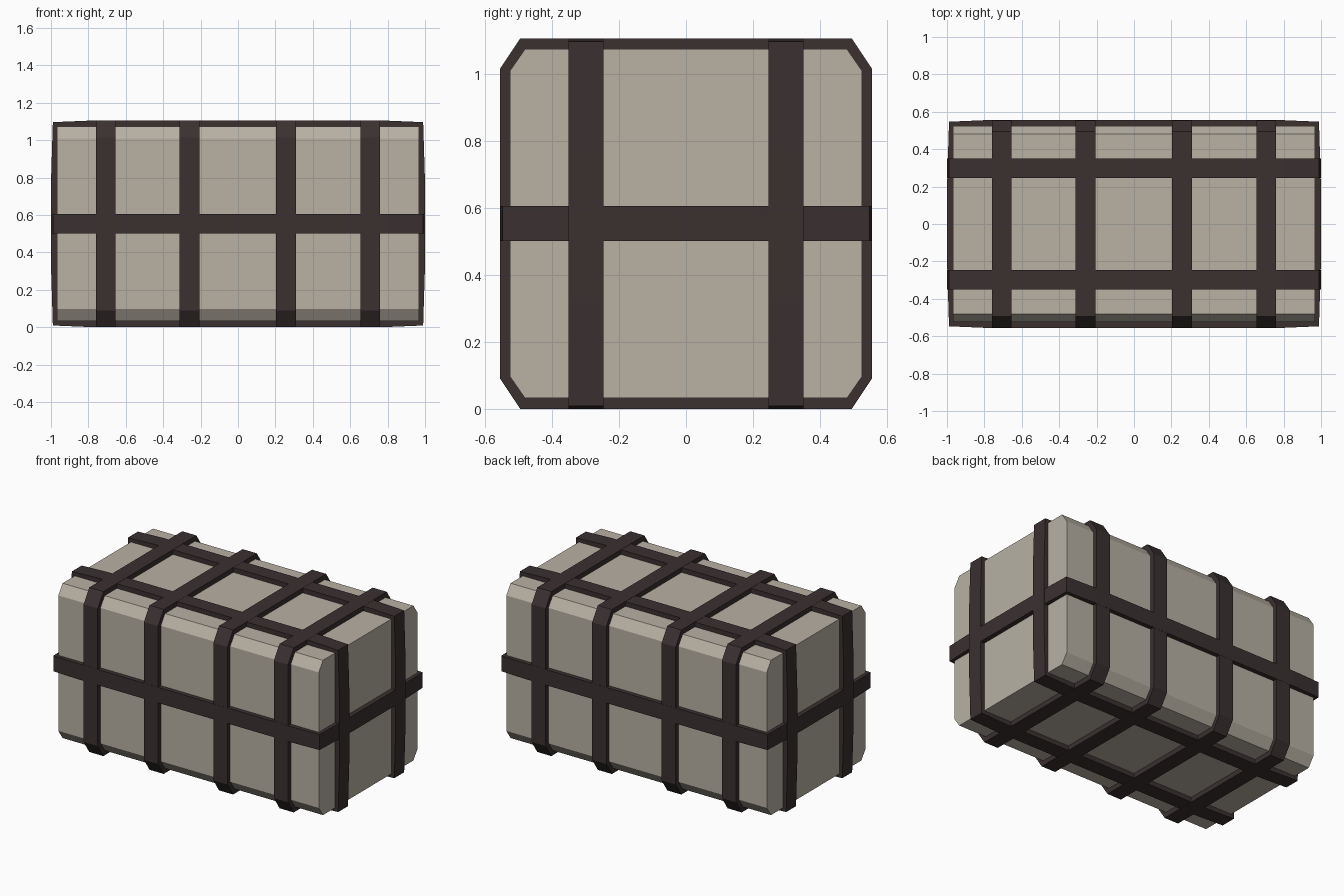
import bpy, bmesh
from mathutils import Vector

if "Cube" in bpy.data.objects:
    bpy.data.objects.remove(bpy.data.objects["Cube"])

MID = 0.5525  # half the total height


def material(name, rgb):
    m = bpy.data.materials.new(name)
    m.diffuse_color = (*rgb, 1)
    m.use_nodes = True
    m.node_tree.nodes["Principled BSDF"].inputs["Base Color"].default_value = m.diffuse_color
    return m


CANVAS = material("warm grey", (0.48, 0.44, 0.37))
STRAP = material("dark brown", (0.043, 0.030, 0.030))


def octagon(a, b, ca, cb):
    """Box outline of half size a, b whose corners are cut back by ca, cb."""
    q = [(a, b - cb), (a - ca, b)]
    return (q + [(-x, y) for x, y in reversed(q)]
            + [(-x, -y) for x, y in q] + [(x, -y) for x, y in reversed(q)])


def pillow(a, b):
    """Box outline whose sides bow out very slightly."""
    q = [(a, b * 0.4), (a - 0.01, b - 0.008), (a * 0.8, b)]
    return (q + [(-x, y) for x, y in reversed(q)]
            + [(-x, -y) for x, y in q] + [(x, -y) for x, y in reversed(q)])


def place(axis, t, u, v):
    """Profile point (u, v) at distance t along the axis."""
    p = {"x": (t, u, v), "y": (u, t, v), "z": (u, v, t)}[axis]
    return Vector((p[0], p[1], p[2] + MID))


def finish(name, bm, mat):
    bmesh.ops.recalc_face_normals(bm, faces=bm.faces)
    me = bpy.data.meshes.new(name)
    bm.to_mesh(me)
    bm.free()
    me.materials.append(mat)
    ob = bpy.data.objects.new(name, me)
    bpy.context.collection.objects.link(ob)
    return ob


def strap(name, axis, outline, centre, width=0.105, depth=0.042):
    """Closed band round the body; its inner side is sunk into the body."""
    def inner(c):
        return c - depth if c > 0 else c + depth
    bm = bmesh.new()
    loops = []
    for t in (centre - width / 2, centre + width / 2):
        loops.append([bm.verts.new(place(axis, t, u, v)) for u, v in outline])
        loops.append([bm.verts.new(place(axis, t, inner(u), inner(v))) for u, v in outline])
    o1, i1, o2, i2 = loops
    n = len(outline)
    for A, B in ((o1, o2), (o2, i2), (i2, i1), (i1, o1)):
        for k in range(n):
            j = (k + 1) % n
            bm.faces.new((A[k], A[j], B[j], B[k]))
    return finish(name, bm, STRAP)


# Main bale: chamfered box along x
bm = bmesh.new()
profile = octagon(0.525, 0.52, 0.045, 0.065)
ends = [[bm.verts.new(place("x", t, u, v)) for u, v in profile] for t in (-0.968, 0.968)]
for e in ends:
    bm.faces.new(e)
for k in range(8):
    j = (k + 1) % 8
    bm.faces.new((ends[0][k], ends[0][j], ends[1][j], ends[1][k]))
finish("bale_body", bm, CANVAS)

# Four cross straps
for i, x in enumerate((-0.7075, -0.259, 0.257, 0.7075)):
    strap(f"cross_strap_{i + 1}", "x", octagon(0.554, MID, 0.06, 0.09), x)

# Two straps running lengthwise over top, ends and bottom
for side, y in (("front", -0.298), ("back", 0.298)):
    strap(f"long_strap_{side}", "y", pillow(1.0, MID - 0.001), y)

# Horizontal belt
strap("belt", "z", pillow(0.999, 0.555), 0.553 - MID)
